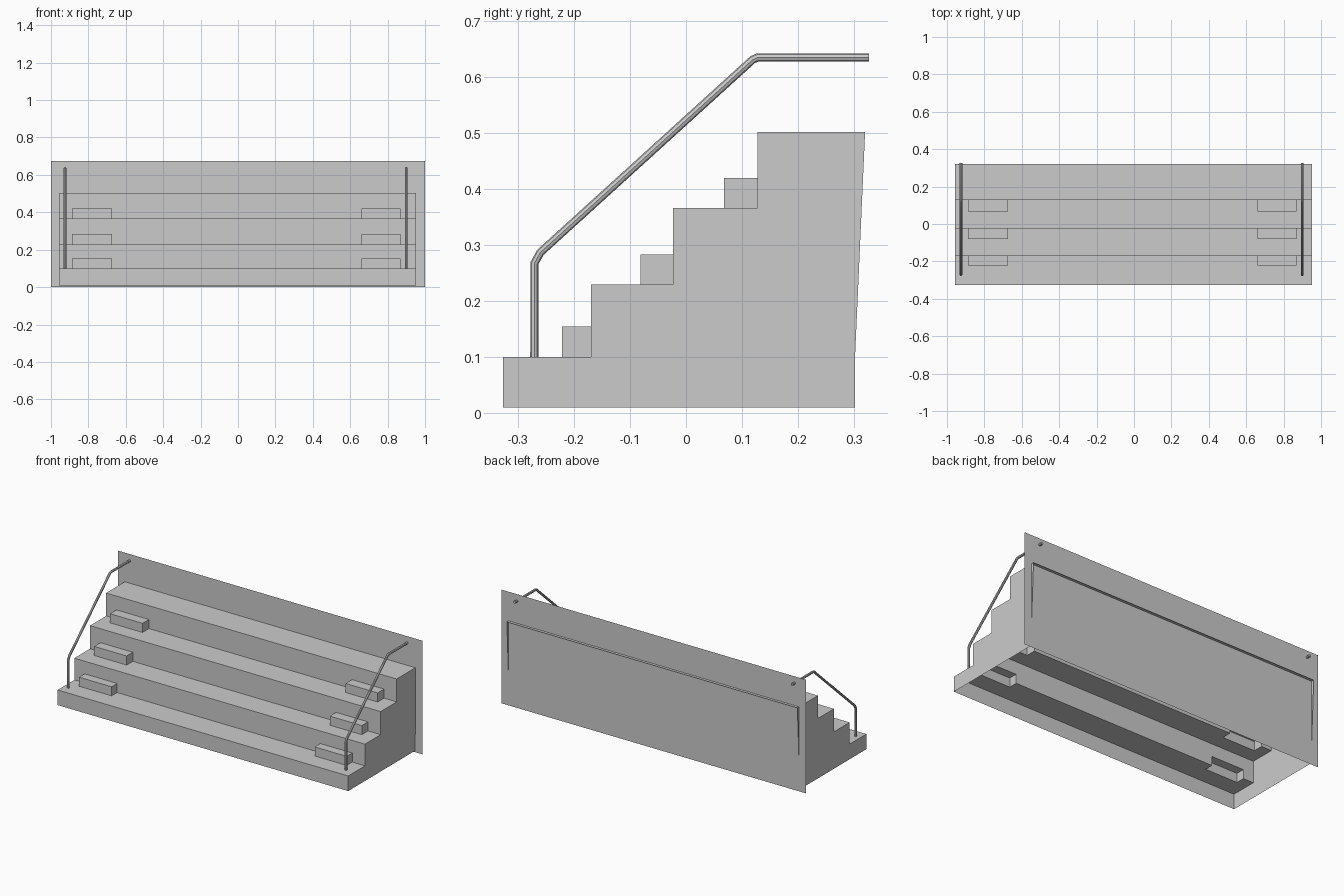
import bpy, bmesh

if "Cube" in bpy.data.objects:
    bpy.data.objects.remove(bpy.data.objects["Cube"])


def link_mesh(name, bm):
    me = bpy.data.meshes.new(name)
    bm.to_mesh(me)
    bm.free()
    ob = bpy.data.objects.new(name, me)
    bpy.context.collection.objects.link(ob)
    return ob


def prism(name, profile, x0, x1):
    # extrude a (y, z) profile along x
    bm = bmesh.new()
    face = bm.faces.new([bm.verts.new((x0, y, z)) for y, z in profile])
    ext = bmesh.ops.extrude_face_region(bm, geom=[face])
    verts = [g for g in ext["geom"] if isinstance(g, bmesh.types.BMVert)]
    bmesh.ops.translate(bm, vec=(x1 - x0, 0, 0), verts=verts)
    bmesh.ops.recalc_face_normals(bm, faces=bm.faces)
    return link_mesh(name, bm)


# stepped seating body
steps = prism("stepped_body", [
    (-0.327, 0.01), (-0.327, 0.10), (-0.17, 0.10), (-0.17, 0.229),
    (-0.023, 0.229), (-0.023, 0.366), (0.128, 0.366), (0.128, 0.502),
    (0.32, 0.502), (0.302, 0.10), (0.302, 0.01)], -0.956, 0.953)

# small half-height steps, merged into the shell
helpers = []
for y0, y1, z0 in [(-0.222, -0.17, 0.10), (-0.081, -0.023, 0.229), (0.068, 0.128, 0.366)]:
    for x0, x1 in [(-0.888, -0.675), (0.66, 0.87)]:
        b = prism("half_step", [(y0, z0 - 0.03), (y0, z0 + 0.054),
                                (y1 + 0.03, z0 + 0.054), (y1 + 0.03, z0 - 0.03)], x0, x1)
        b.hide_render = True
        mod = steps.modifiers.new("join_half_step", "BOOLEAN")
        mod.operation = "UNION"
        mod.solver = "EXACT"
        mod.object = b
        helpers.append(b)
deps = bpy.context.evaluated_depsgraph_get()
bm = bmesh.new()
bm.from_object(steps, deps)
steps.modifiers.clear()
for b in helpers:
    bpy.data.objects.remove(b)

# open the underside and back so the body is a thin shell
bm.normal_update()
opened = [f for f in bm.faces if f.normal.z < -0.5 or f.normal.y > 0.9]
bmesh.ops.delete(bm, geom=opened, context="FACES")
bm.to_mesh(steps.data)
bm.free()

# thin backing panel
bm = bmesh.new()
bm.faces.new([bm.verts.new(p) for p in
              [(-1, 0.303, 0), (1, 0.303, 0), (1, 0.303, 0.675), (-1, 0.303, 0.675)]])
link_mesh("back_panel", bm)

# bent tube handrails
path = [(-0.271, 0.10), (-0.271, 0.267), (-0.260, 0.287),
        (0.119, 0.631), (0.128, 0.635), (0.327, 0.635)]
for name, x in [("left_handrail", -0.925), ("right_handrail", 0.899)]:
    cu = bpy.data.curves.new(name, "CURVE")
    cu.dimensions = "3D"
    cu.bevel_depth = 0.0073
    cu.bevel_resolution = 2
    cu.use_fill_caps = True
    sp = cu.splines.new("POLY")
    sp.points.add(len(path) - 1)
    for p, (y, z) in zip(sp.points, path):
        p.co = (x, y, z, 1)
    sp.use_smooth = True
    rail = bpy.data.objects.new(name, cu)
    bpy.context.collection.objects.link(rail)
    bpy.ops.object.select_all(action="DESELECT")
    rail.select_set(True)
    bpy.context.view_layer.objects.active = rail
    bpy.ops.object.convert(target="MESH")
    bpy.ops.object.shade_smooth_by_angle()
